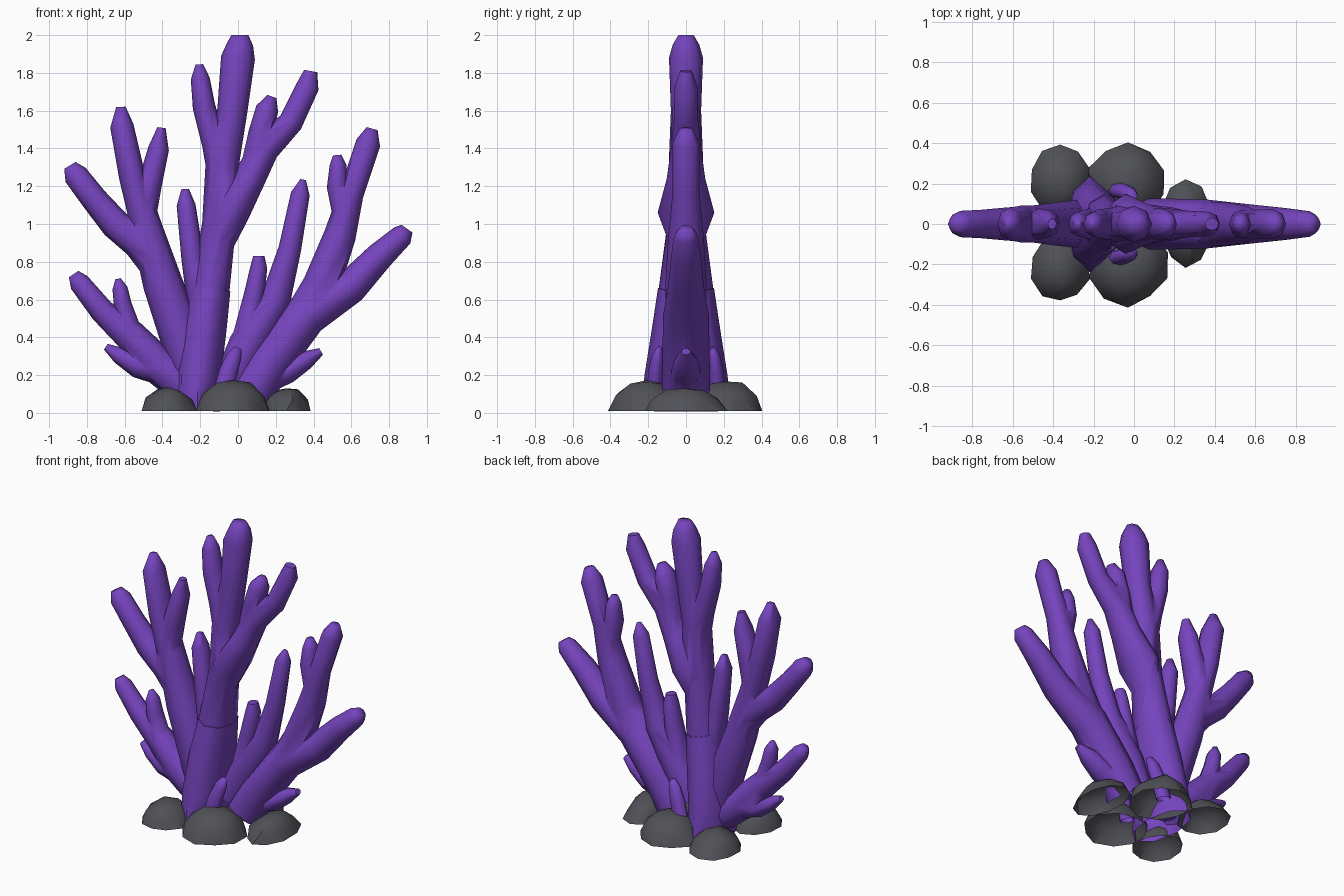
import bpy
import bmesh
import math
import random
from mathutils import Vector

if "Cube" in bpy.data.objects:
    bpy.data.objects.remove(bpy.data.objects["Cube"], do_unlink=True)

random.seed(4)
SIDES = 8


def make_material(name, colour):
    material = bpy.data.materials.new(name)
    material.use_nodes = True
    material.diffuse_color = colour
    shader = material.node_tree.nodes["Principled BSDF"]
    shader.inputs["Base Color"].default_value = colour
    shader.inputs["Roughness"].default_value = 0.8
    return material


purple = make_material("coral purple", (0.178, 0.058, 0.51, 1))
grey = make_material("rock grey", (0.08, 0.082, 0.094, 1))


def to_object(name, bm):
    bmesh.ops.recalc_face_normals(bm, faces=bm.faces)
    mesh = bpy.data.meshes.new(name)
    bm.to_mesh(mesh)
    bm.free()
    obj = bpy.data.objects.new(name, mesh)
    bpy.context.collection.objects.link(obj)
    return obj


def shade(obj, material, angle):
    obj.data.materials.append(material)
    obj.data.shade_smooth()
    obj.data.set_sharp_from_angle(angle=math.radians(angle))


def tube(*path, depth=1.2, lean=(0, 0)):
    """Sweep a closed tapering tube along (x, z, radius) points.

    depth stretches the section front to back, either as one factor or as one
    factor per point; lean gives the y position of the base and of the tip.
    """
    bm = bmesh.new()
    last = len(path) - 1
    depths = depth if isinstance(depth, tuple) else (depth,) * len(path)
    rings = []
    for i, (x, z, radius) in enumerate(path):
        before, after = path[max(i - 1, 0)], path[min(i + 1, last)]
        along = Vector((after[0] - before[0], 0, after[1] - before[1])).normalized()
        across = Vector((along.z, 0, -along.x))
        y = lean[0] + (lean[1] - lean[0]) * i / last
        ring = []
        for k in range(SIDES):
            turn = math.tau * k / SIDES
            offset = across * (math.cos(turn) * radius)
            offset.y = math.sin(turn) * radius * depths[i]
            ring.append(bm.verts.new(Vector((x, y, z)) + offset))
        rings.append(ring)
    for low, high in zip(rings, rings[1:]):
        for k in range(SIDES):
            n = (k + 1) % SIDES
            bm.faces.new((low[k], low[n], high[n], high[k]))
    bm.faces.new(rings[0])
    bm.faces.new(rings[-1])
    return to_object("tube", bm)


def coral(name, stem, *forks):
    """Fuse a stem and its forks into one smooth shaded limb, open at the foot."""
    for fork in forks:
        union = stem.modifiers.new("fuse", "BOOLEAN")
        union.operation = "UNION"
        union.solver = "EXACT"
        union.object = fork
    bpy.context.view_layer.update()
    bm = bmesh.new()
    bm.from_object(stem, bpy.context.evaluated_depsgraph_get())
    for part in (stem, *forks):
        bpy.data.meshes.remove(part.data)
    bm.normal_update()
    foot = [f for f in bm.faces if f.normal.z < -.7 and f.calc_center_median().z < .12]
    bmesh.ops.delete(bm, geom=foot, context="FACES")
    shade(to_object(name, bm), purple, 70)


def rock(name, x, y, width, length, height):
    """An irregular open-bottomed dome that narrows towards its top."""
    bm = bmesh.new()
    bmesh.ops.create_icosphere(bm, subdivisions=2, radius=1)
    for v in bm.verts:
        v.co *= random.uniform(0.92, 1.06)
    bmesh.ops.bisect_plane(bm, geom=bm.verts[:] + bm.edges[:] + bm.faces[:],
                           plane_co=(0, 0, 0), plane_no=(0, 0, 1), clear_inner=True)
    for v in bm.verts:
        taper = 1 - 0.12 * v.co.z
        v.co = (x + v.co.x * width * taper, y + v.co.y * length * taper,
                0.01 + v.co.z * height)
    shade(to_object(name, bm), grey, 40)


# Trunk and its crown
coral("trunk",
      tube((-.215, .01, .12), (-.212, .2, .122), (-.18, .45, .12), (-.145, .66, .106),
           depth=(2, 1.8, 1.5, 1.4)),
      tube((-.2, .58, .07), (-.24, .82, .06), (-.275, 1.1, .05), (-.28, 1.185, .02)))
coral("crown",
      tube((-.16, .55, .1), (-.145, .67, .102), (-.1, 1, .09), (-.08, 1.35, .09),
           (-.03, 1.6, .08), (0, 1.88, .09), (.01, 1.95, .07), (.01, 2, .045),
           depth=(1.4, 1.4, 1.1, 1, 1, 1, 1, .9)),
      tube((-.09, 1.25, .07), (-.125, 1.42, .065), (-.18, 1.62, .06), (-.2, 1.77, .05),
           (-.205, 1.845, .02)),
      tube((-.12, .82, .06), (-.04, 1.06, .1), (.06, 1.24, .085), (.14, 1.4, .08),
           (.28, 1.54, .065), (.37, 1.73, .06), (.385, 1.81, .035),
           depth=(1, 1.5, 1.2, 1, 1, 1, .9)),
      tube((.07, 1.28, .06), (.12, 1.48, .065), (.155, 1.61, .06), (.18, 1.675, .025)))

# Limbs on the -x side
coral("tall_limb",
      tube((-.22, .12, .1), (-.27, .33, .12), (-.4, .69, .105), (-.495, 1.02, .08),
           (-.56, 1.25, .07), (-.615, 1.52, .062), (-.62, 1.62, .025),
           depth=(1, 1, 1, 1.15, 1.3, 1.3, 1)),
      tube((-.5, 1, .06), (-.47, 1.2, .065), (-.42, 1.4, .055), (-.405, 1.51, .022)),
      tube((-.38, .7, .08), (-.52, .9, .09), (-.65, 1, .08), (-.76, 1.13, .07),
           (-.86, 1.26, .065), (-.89, 1.31, .035), depth=1))
coral("low_limb",
      tube((-.28, .14, .1), (-.42, .25, .1), (-.57, .41, .085), (-.72, .54, .065),
           (-.84, .69, .055), (-.87, .735, .03), depth=1),
      tube((-.54, .38, .05), (-.61, .57, .048), (-.625, .66, .04), (-.635, .71, .015)),
      tube((-.36, .19, .06), (-.53, .25, .065), (-.63, .305, .045), (-.7, .35, .018)))

# Limbs on the +x side
coral("wide_limb",
      tube((.07, .11, .12), (.16, .26, .12), (.36, .52, .115), (.6, .67, .09),
           (.75, .83, .075), (.87, .94, .06), (.895, .975, .035), depth=1.05),
      tube((.28, .42, .09), (.44, .67, .1), (.54, .94, .085), (.6, 1.16, .065),
           (.69, 1.43, .065), (.71, 1.505, .03), depth=1.1),
      tube((.57, 1, .06), (.525, 1.2, .055), (.53, 1.31, .045), (.525, 1.365, .022)),
      tube((.12, .15, .06), (.26, .22, .065), (.36, .28, .05), (.44, .325, .02)))
coral("middle_limb",
      tube((-.04, .17, .09), (.05, .36, .1), (.2, .6, .08), (.275, .87, .06),
           (.33, 1.16, .05), (.345, 1.235, .015), depth=1),
      tube((.02, .36, .06), (.085, .62, .055), (.11, .77, .045), (.11, .83, .03)))

# Small shoots, and the rocks around the foot
for side, y in (("front", -1), ("back", 1)):
    coral(side + "_shoot",
          tube((-.09, .08, .05), (-.05, .22, .05), (-.02, .3, .04), (0, .345, .02),
               depth=.8, lean=(.17 * y, .14 * y)))
    rock(side + "_large_rock", -.03, .205 * y, .2, .2, .17)
    rock(side + "_small_rock", -.365, .215 * y, .148, .175, .13)
rock("side_rock", .255, 0, .13, .22, .13)
